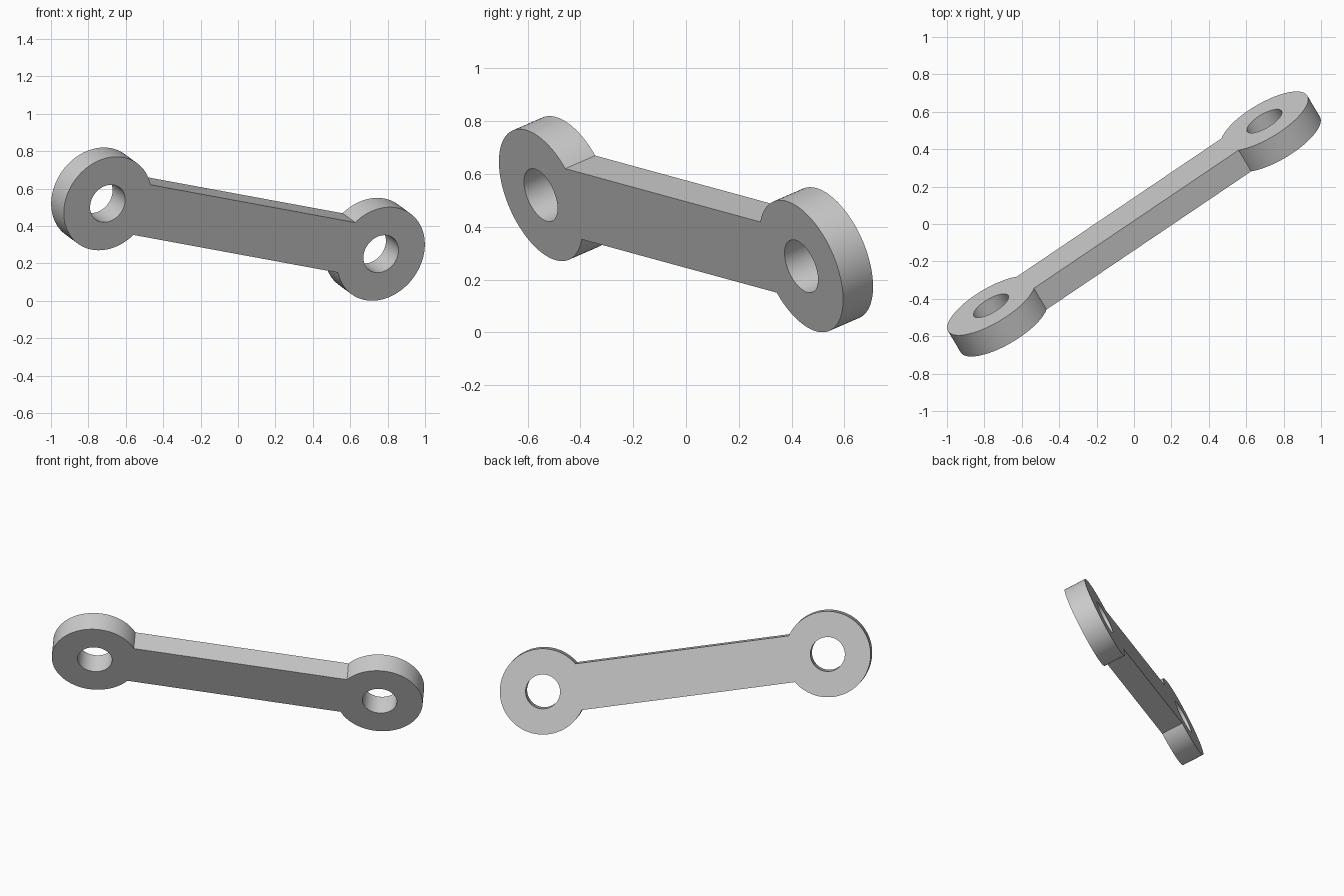
import bpy
from math import asin, cos, sin, pi, radians
from mathutils import Matrix, Vector

if "Cube" in bpy.data.objects:
    bpy.data.objects.remove(bpy.data.objects["Cube"])

HALF_SPAN, EYE_R, HOLE_R = 0.892, 0.267, 0.107
BAR_HALF, THICKNESS = 0.145, 0.141

# Grey material
grey = bpy.data.materials.new("plain_grey")
grey.use_nodes = True
colour = (0.6, 0.6, 0.6, 1)
grey.diffuse_color = colour
grey.node_tree.nodes["Principled BSDF"].inputs["Base Color"].default_value = colour


def arc(cx, radius, start, end, steps):
    return [(cx + radius * cos(start + (end - start) * i / steps),
             radius * sin(start + (end - start) * i / steps)) for i in range(steps + 1)]


# Flat profile: two eyes joined by a straight bar, with a hole in each eye
neck = asin(BAR_HALF / EYE_R)
outline = (arc(HALF_SPAN, EYE_R, neck - pi, pi - neck, 80)
           + arc(-HALF_SPAN, EYE_R, neck, 2 * pi - neck, 80))
holes = [arc(s * HALF_SPAN, HOLE_R, 0, 2 * pi, 64)[:-1] for s in (-1, 1)]

curve = bpy.data.curves.new("connecting_link", "CURVE")
curve.dimensions = "2D"
curve.fill_mode = "BOTH"
curve.extrude = THICKNESS / 2
for loop in [outline] + holes:
    spline = curve.splines.new("POLY")
    spline.points.add(len(loop) - 1)
    for point, (x, y) in zip(spline.points, loop):
        point.co = (x, y, 0, 1)
    spline.use_cyclic_u = True

link = bpy.data.objects.new("connecting_link", curve)
bpy.context.collection.objects.link(link)

# Tilted pose: length axis, width axis, thickness axis
along = Vector((0.819, 0.553, -0.151)).normalized()
normal = Vector((-0.48, 0.8, 0.35))
normal = (normal - along * normal.dot(along)).normalized()
across = normal.cross(along)
pose = Matrix((along, across, normal)).transposed().to_4x4()
link.matrix_world = Matrix.Translation((0, 0, 0.41)) @ pose

# Turn into a mesh with crisp rims and smooth round walls
bpy.ops.object.select_all(action="DESELECT")
link.select_set(True)
bpy.context.view_layer.objects.active = link
bpy.ops.object.convert(target="MESH")
link = bpy.context.object
link.data.materials.clear()
link.data.materials.append(grey)
bpy.ops.object.mode_set(mode="EDIT")
bpy.ops.mesh.select_all(action="SELECT")
bpy.ops.mesh.remove_doubles(threshold=0.0001)
bpy.ops.mesh.normals_make_consistent(inside=False)
bpy.ops.object.mode_set(mode="OBJECT")
bpy.ops.object.shade_smooth_by_angle(angle=radians(30))
